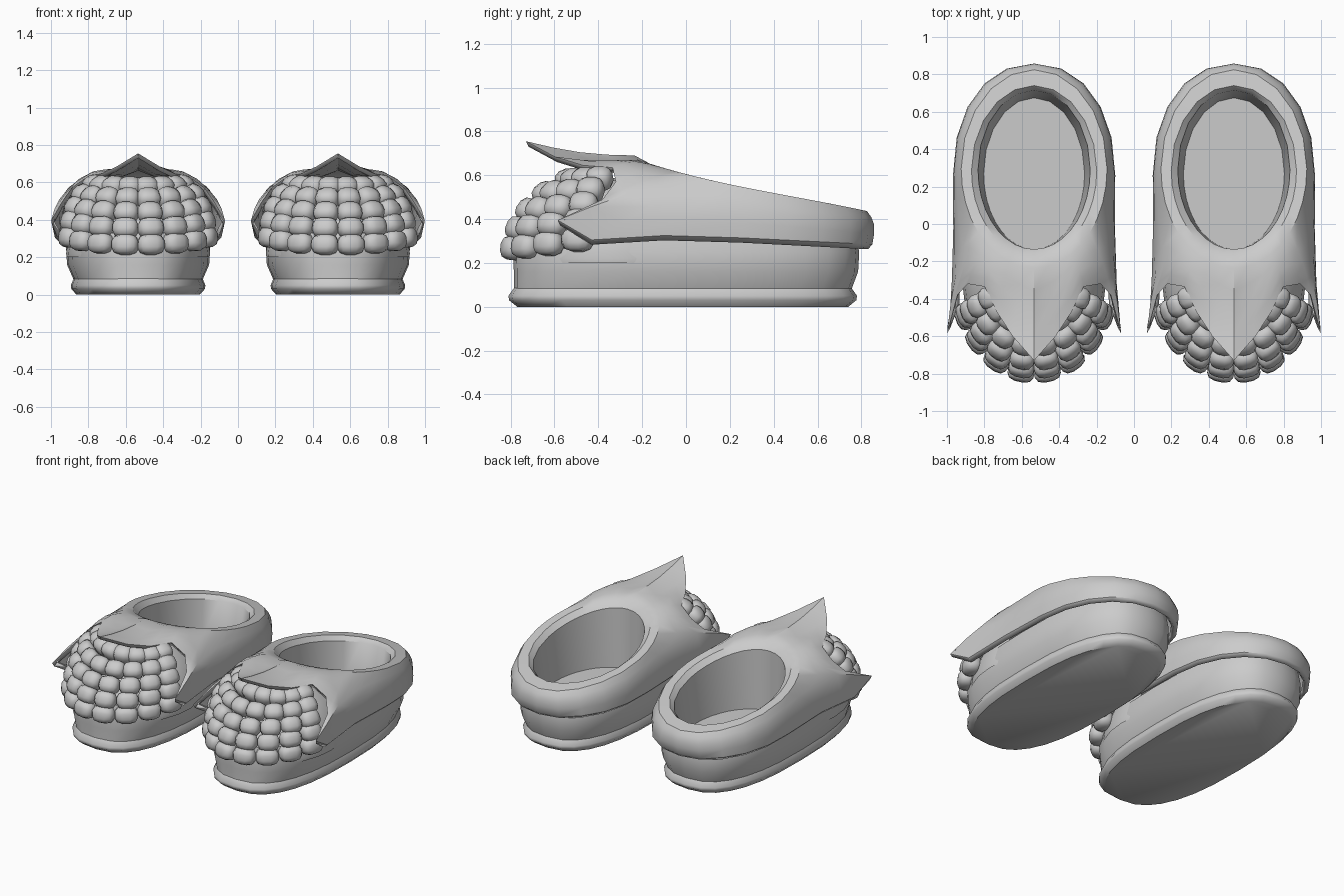
import bpy, bmesh, math
from mathutils import Vector, Matrix

if "Cube" in bpy.data.objects:
    bpy.data.objects.remove(bpy.data.objects["Cube"])

grey = bpy.data.materials.new("plain grey")
grey.diffuse_color = (0.6, 0.6, 0.6, 1)
grey.use_nodes = True
grey.node_tree.nodes["Principled BSDF"].inputs["Base Color"].default_value = grey.diffuse_color


def finish(name, bm, cx, angle=40, thickness=0):
    me = bpy.data.meshes.new(name)
    bm.to_mesh(me)
    bm.free()
    me.materials.append(grey)
    ob = bpy.data.objects.new(name, me)
    ob.location.x = cx
    bpy.context.collection.objects.link(ob)
    if thickness:
        m = ob.modifiers.new("thickness", 'SOLIDIFY')
        m.thickness, m.offset = thickness, -1
    bpy.ops.object.select_all(action='DESELECT')
    ob.select_set(True)
    bpy.context.view_layer.objects.active = ob
    bpy.ops.object.shade_smooth_by_angle(angle=math.radians(angle))


def loft(rings, cap_first=False, cap_last=False):
    """Closed rings, counter-clockwise from above, joined bottom to top."""
    bm = bmesh.new()
    vs = [[bm.verts.new(p) for p in r] for r in rings]
    n = len(rings[0])
    for a, b in zip(vs, vs[1:]):
        for j in range(n):
            k = (j + 1) % n
            bm.faces.new((a[j], a[k], b[k], b[j]))
    if cap_first:
        bm.faces.new(vs[0][::-1])
    if cap_last:
        bm.faces.new(vs[-1])
    return bm


def spow(v, e):
    return math.copysign(abs(v) ** e, v)


def outline(z, hw, hl, cy, n=2.6, count=28):
    out = []
    for i in range(count):
        t = 2 * math.pi * i / count
        out.append((hw * spow(math.sin(t), 2 / n), cy - hl * spow(math.cos(t), 2 / n), z))
    return out


def mirror_ring(half):
    return half + [(-x, y, z) for x, y, z in half[-2:0:-1]]


def rim_z(y):
    return 0.605 - 0.26 * y + 0.15 * y * y - 0.1 * y ** 3


# Opening angles, front centre to heel centre
angles = [math.radians(10 * k if k <= 9 else 90 + 18 * (k - 9)) for k in range(15)]


def opening(hw, hl, cy, drop=0, flat=None):
    pts = []
    for t in angles:
        y = cy - hl * math.cos(t)
        pts.append((hw * math.sin(t), y, rim_z(y) - drop if flat is None else flat))
    return pts


# Lower edge of the upper: pointed tongue, notch, side flap, straight side, heel
edge = [(0, -.73, .755), (.115, -.60, .685), (.2, -.47, .645), (.265, -.335, .635),
        (.355, -.32, .57), (.41, -.38, .49), (.465, -.585, .395), (.445, -.43, .305),
        (.43, -.1, .325)]
for t in angles[9:]:
    y = .25 - .6 * spow(math.cos(t), 2 / 2.2)
    edge.append((.43 * abs(math.sin(t)) ** (2 / 2.2), y, .322 - .05 * max(0, y - .1)))
rim = opening(.39, .53, .295)
rim[0] = (0, -.235, .69)

# Turned-under hem below the edge
hem = []
for k, (x, y, z) in enumerate(edge):
    if k < 7:
        hem.append((x * .985, y + .012, z - .025))
    else:
        hem.append((x * .95, y - .02 * max(0, (y - .25) / .6), z - .022))


def between(f):
    """Ring between lower edge and rim, bulging outwards."""
    pts = []
    for k, (e, r) in enumerate(zip(edge, rim)):
        p = Vector(e).lerp(Vector(r), f)
        b = math.sin(math.pi * f)
        if k < 2:
            p.z -= .018 * b
        else:
            out = Vector((p.x / .43, max(0, p.y - .25) / .59, 0))
            p += out * .02 * b + Vector((0, 0, .015 * b))
        pts.append(tuple(p))
    return pts


# Rounded block used for every kernel
tmp = bmesh.new()
bmesh.ops.create_cube(tmp, size=2)
bmesh.ops.subdivide_edges(tmp, edges=tmp.edges[:], cuts=2, use_grid_fill=True)
for v in tmp.verts:
    v.co = v.co / sum(abs(c) ** 2.8 for c in v.co) ** (1 / 2.8)
bmesh.ops.recalc_face_normals(tmp, faces=tmp.faces[:])
block = bpy.data.meshes.new("kernel_block")
tmp.to_mesh(block)
tmp.free()


def kernel(bm, m):
    start = len(bm.verts)
    bm.from_mesh(block)
    bm.verts.ensure_lookup_table()
    for v in bm.verts[start:]:
        v.co = m @ v.co


for side, cx in (("left", -.534), ("right", .534)):
    # Sole
    finish(side + "_sole", loft([outline(0, .33, .755, -.015), outline(.03, .357, .792, -.015),
           outline(.05, .36, .795, -.015), outline(.085, .345, .77, -.015)], True, True), cx, 44)
    # Lower body
    finish(side + "_lower_body", loft([outline(.08, .345, .77, -.015), outline(.16, .38, .785, 0),
           outline(.25, .385, .79, 0), outline(.33, .37, .775, 0)]), cx)
    # Upper with tongue, flaps, rim and foot cavity
    half_rings = [hem, edge, between(.25), between(.5), between(.75), rim,
                  opening(.335, .455, .285), opening(.30, .425, .29, .03),
                  opening(.27, .405, .27, flat=.2)]
    finish(side + "_upper", loft([mirror_ring(h) for h in half_rings], cap_last=True),
           cx, 35, .03)
    # Toe dome behind the kernels
    bm = bmesh.new()
    bmesh.ops.create_uvsphere(bm, u_segments=24, v_segments=12, radius=1,
                              matrix=Matrix.Translation((0, -.3, .22)) @ Matrix.Diagonal((.385, .46, .37, 1)))
    for co, no in (((0, -.17, 0), (0, 1, 0)), ((0, 0, .2), (0, 0, -1))):
        bmesh.ops.bisect_plane(bm, geom=bm.verts[:] + bm.edges[:] + bm.faces[:],
                               plane_co=co, plane_no=no, clear_outer=True)
    finish(side + "_toe_dome", bm, cx)
    # Rows of kernels, narrowing upwards
    bm = bmesh.new()
    for el_deg in (6, 19, 32, 46, 61):
        for az_deg in (-67, -49, -30, -10, 10, 30, 49, 67):
            el, az = math.radians(el_deg), math.radians(az_deg)
            pos = Vector((.4 * math.sin(az) * math.cos(el) ** .6,
                          -.3 - .5 * math.cos(az) * math.cos(el),
                          .225 + .4 * math.sin(el) + .04 * (az_deg / 67) ** 2 * math.cos(el) ** 2))
            nrm = Vector((math.sin(az) * math.cos(el) / .4, -math.cos(az) * math.cos(el) / .5,
                          math.sin(el) / .42)).normalized()
            tan = Vector((0, 0, 1)).cross(nrm).normalized()
            up = nrm.cross(tan)
            rot = Matrix((tan, up, nrm)).transposed().to_4x4()
            w = .075 - .015 * math.sin(el)
            kernel(bm, Matrix.Translation(pos) @ rot @ Matrix.Diagonal((w, .056, .055, 1)))
    finish(side + "_kernels", bm, cx, 50)

bpy.data.meshes.remove(block)
